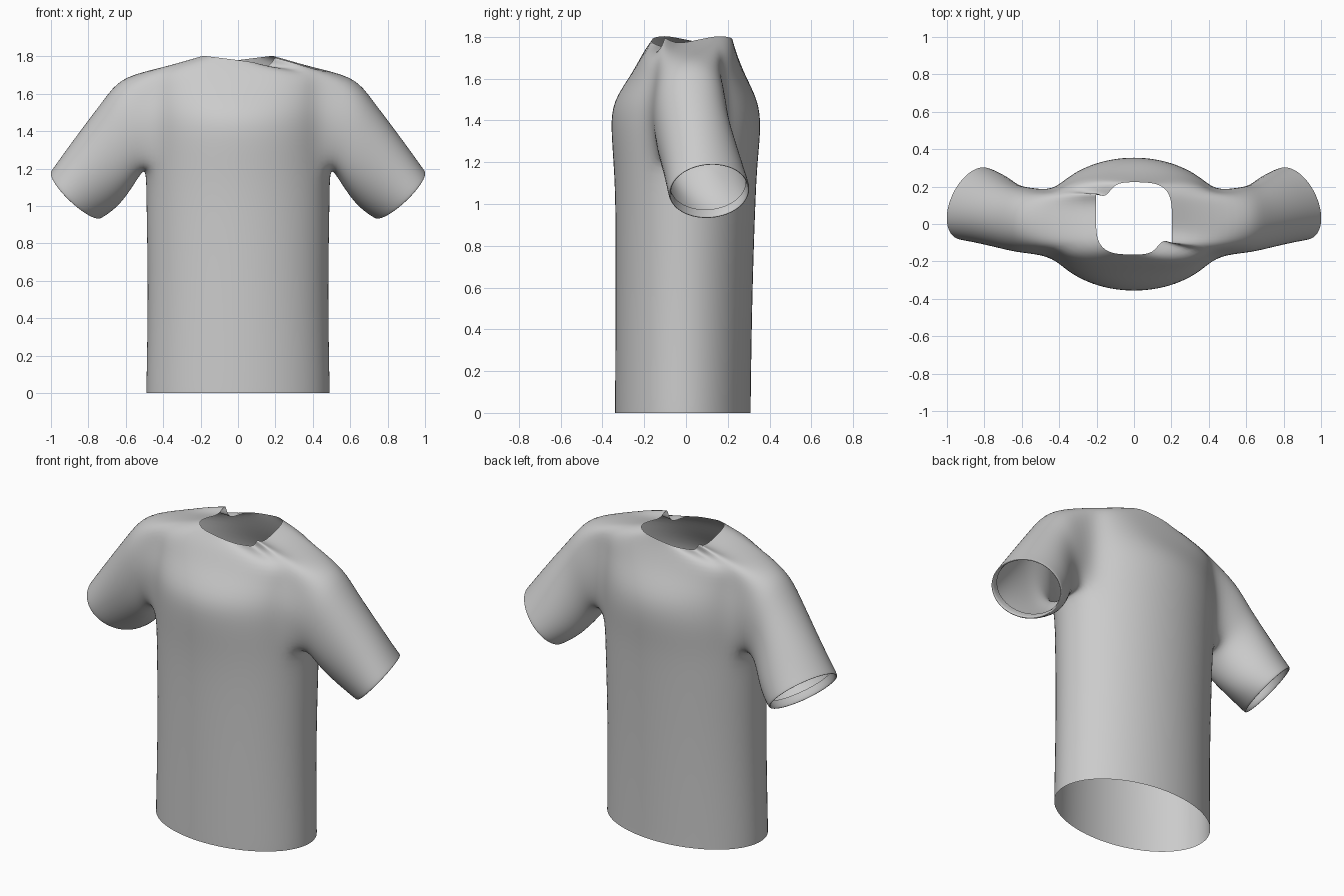
import bpy, bmesh
from math import sin, cos, pi, radians
from mathutils import Vector

cube = bpy.data.objects.get("Cube")
if cube:
    bpy.data.objects.remove(cube)

fabric = bpy.data.materials.new("grey fabric")
fabric.use_nodes = True
GREY = (0.6, 0.6, 0.6, 1)
fabric.diffuse_color = GREY
fabric.node_tree.nodes["Principled BSDF"].inputs["Base Color"].default_value = GREY

N = 24            # columns around the torso
HALF = 2          # armhole spans this many columns each side of the arm axis
ARMPIT, ARM_TOP = 4, 8


def power(v, e):
    return (1 if v >= 0 else -1) * abs(v) ** e


def squircle(a, e=1.0):
    return power(cos(a), e), power(sin(a), e)


bm = bmesh.new()

# Torso rows: height, half width, front y, back y, roundness exponent
ROWS = [
    (0.0, 0.495, -0.343, 0.313, 1), (0.05, 0.495, -0.343, 0.313, 1),
    (0.55, 0.485, -0.34, 0.32, 1), (1.0, 0.495, -0.34, 0.335, 1),
    (1.2, 0.495, -0.35, 0.345, 1), (1.36, 0.5, -0.363, 0.363, 1),
    (1.49, 0.5, -0.357, 0.353, 1), (1.62, 0.49, -0.262, 0.282, 0.85),
    (1.73, 0.47, -0.205, 0.24, 0.65),
]
rows = []
for z, w, front, back, e in ROWS:
    row = []
    for i in range(N):
        x, y = squircle(2 * pi * i / N, e)
        row.append(bm.verts.new((w * x, (front + back) / 2 + (back - front) / 2 * y, z)))
    rows.append(row)

# Neckline: slanted rim with a folded notch at two opposite corners
neck = []
for i in range(N):
    x, y = squircle(2 * pi * i / N, 0.6)
    slant = max(-1, min(1, y * 1.6))
    neck.append(bm.verts.new((0.205 * x, 0.03 + 0.195 * y, 1.78 + 0.026 * x * slant)))
for turn, start in ((1, 0), (-1, N // 2)):
    for step, p in ((-3, (0.165, -0.105, 1.735)), (-2, (0.208, -0.15, 1.815)),
                    (-4, (0.125, -0.15, 1.755))):
        neck[(start + step) % N].co = (turn * p[0], 0.03 + turn * p[1], p[2])
rows.append(neck)


def in_armhole(row, col):
    """True for the torso cells left open for the sleeves."""
    near = [(col - c) % N for c in (-HALF, N // 2 - HALF)]
    return ARMPIT <= row < ARM_TOP and min(near) < 2 * HALF


for r in range(len(rows) - 1):
    for c in range(N):
        if not in_armhole(r, c):
            d = (c + 1) % N
            bm.faces.new((rows[r][c], rows[r][d], rows[r + 1][d], rows[r + 1][c]))

# Sleeve sections: centre, axis to the top, axis to the back, roundness
SLEEVE = [
    ((0.575, 0.02, 1.43), (0.06, 0, 0.255), (0, 0.18, 0), 0.85),
    ((0.64, 0.03, 1.335), (0.07, 0, 0.25), (-0.01, 0.18, 0), 0.9),
    ((0.76, 0.08, 1.175), (0.12, -0.01, 0.185), (-0.04, 0.19, 0.02), 1),
    ((0.855, 0.108, 1.07), (0.137, -0.03, 0.132), (-0.04, 0.197, 0.03), 1),
    ((0.868, 0.112, 1.06), (0.134, -0.03, 0.13), (-0.04, 0.195, 0.03), 1),
    ((0.866, 0.112, 1.062), (0.126, -0.028, 0.122), (-0.038, 0.183, 0.028), 1),
    ((0.835, 0.105, 1.095), (0.126, -0.028, 0.122), (-0.038, 0.183, 0.028), 1),
]


def sleeve(side):
    """Loft from the armhole rim down to a cuff with a turned-in lip."""
    def col(k):
        return k % N if side > 0 else (N // 2 - k) % N
    span = range(-HALF, HALF + 1)
    loop = [rows[ARMPIT][col(k)] for k in span]
    loop += [rows[r][col(HALF)] for r in range(ARMPIT + 1, ARM_TOP)]
    loop += [rows[ARM_TOP][col(-k)] for k in span]
    loop += [rows[r][col(-HALF)] for r in range(ARM_TOP - 1, ARMPIT, -1)]
    n = len(loop)
    for centre, top, back, e in SLEEVE:
        ring = []
        for i in range(n):
            t, b = squircle(pi + 2 * pi * (HALF - i) / n, e)
            p = Vector(centre) + t * Vector(top) + b * Vector(back)
            ring.append(bm.verts.new((side * p.x, p.y, p.z)))
        for i in range(n):
            j = (i + 1) % n
            bm.faces.new((loop[i], loop[j], ring[j], ring[i]))
        loop = ring


sleeve(1)
sleeve(-1)
bmesh.ops.recalc_face_normals(bm, faces=bm.faces)

mesh = bpy.data.meshes.new("shirt")
bm.to_mesh(mesh)
bm.free()
mesh.materials.append(fabric)
shirt = bpy.data.objects.new("shirt", mesh)
bpy.context.collection.objects.link(shirt)
smooth = shirt.modifiers.new("smooth cloth", "SUBSURF")
smooth.levels = smooth.render_levels = 2

bpy.context.view_layer.objects.active = shirt
shirt.select_set(True)
bpy.ops.object.shade_smooth()
